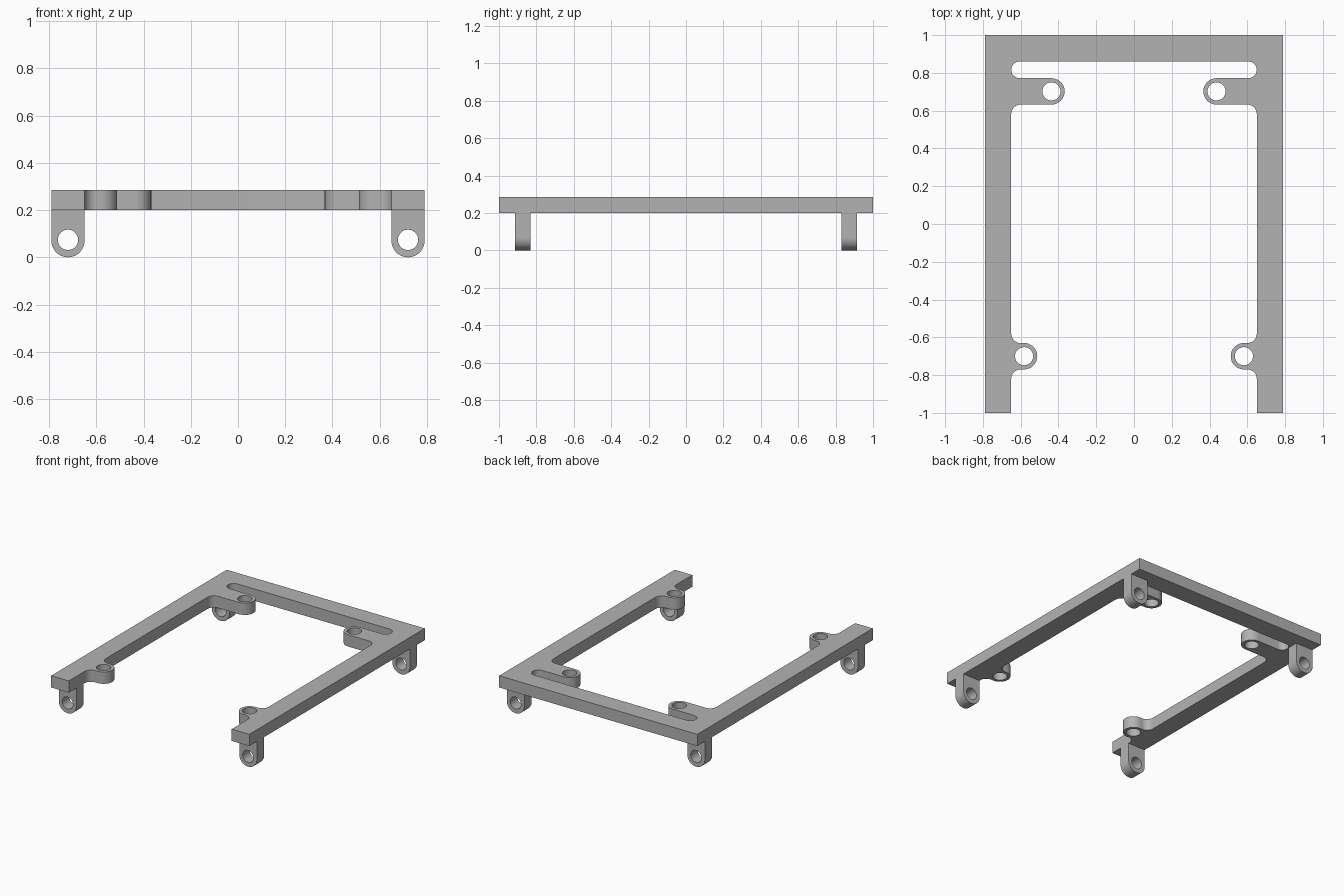
import bpy, bmesh
from math import sin, cos, radians
from mathutils import Matrix

cube = bpy.data.objects.get("Cube")
if cube:
    bpy.data.objects.remove(cube, do_unlink=True)

grey = bpy.data.materials.new("plain_grey")
grey.use_nodes = True
COLOUR = (0.45, 0.45, 0.45, 1)
grey.diffuse_color = COLOUR
grey.node_tree.nodes["Principled BSDF"].inputs["Base Color"].default_value = COLOUR


def arc(x, y, r, start, end, steps=16):
    angles = [radians(start + (end - start) * i / steps) for i in range(steps + 1)]
    return [(x + r * cos(a), y + r * sin(a)) for a in angles]


def circle(x, y, r):
    return arc(x, y, r, 0, 360, 40)[:-1]


def mirrored(points):
    return [(-x, y) for x, y in reversed(points)]


def plate(name, loops, thickness, matrix):
    """Extrude a filled outline with holes into a solid mesh object."""
    curve = bpy.data.curves.new(name + "_outline", "CURVE")
    curve.dimensions = "2D"
    curve.fill_mode = "BOTH"
    curve.extrude = thickness / 2
    for loop in loops:
        spline = curve.splines.new("POLY")
        spline.points.add(len(loop) - 1)
        for point, (x, y) in zip(spline.points, loop):
            point.co = (x, y, 0, 1)
        spline.use_cyclic_u = True
    helper = bpy.data.objects.new(name + "_helper", curve)
    bpy.context.collection.objects.link(helper)
    bpy.context.view_layer.update()
    depsgraph = bpy.context.evaluated_depsgraph_get()
    mesh = bpy.data.meshes.new_from_object(helper.evaluated_get(depsgraph))
    bpy.data.objects.remove(helper, do_unlink=True)
    bpy.data.curves.remove(curve)
    bm = bmesh.new()
    bm.from_mesh(mesh)
    bmesh.ops.remove_doubles(bm, verts=bm.verts, dist=0.0001)
    bmesh.ops.transform(bm, matrix=matrix, verts=bm.verts)
    bmesh.ops.recalc_face_normals(bm, faces=bm.faces)
    bm.to_mesh(mesh)
    bm.free()
    mesh.name = name
    mesh.materials.clear()
    mesh.materials.append(grey)
    obj = bpy.data.objects.new(name, mesh)
    bpy.context.collection.objects.link(obj)
    bpy.ops.object.select_all(action="DESELECT")
    obj.select_set(True)
    bpy.context.view_layer.objects.active = obj
    bpy.ops.object.shade_smooth_by_angle(angle=radians(30))
    return obj


# U-shaped frame: one half outline with its tab, arm and slot, then mirrored
half = [(0.79, 1), (0.79, -1), (0.65, -1)]
half += arc(0.60, -0.82, 0.05, 0, 90)         # fillet in front of the short tab
half += arc(0.582, -0.70, 0.07, 270, 90)      # short tab tip
half += arc(0.60, -0.58, 0.05, 270, 360)      # fillet behind the short tab
half += arc(0.60, 0.582, 0.05, 0, 90)         # fillet in front of the long arm
half += arc(0.437, 0.702, 0.07, 270, 90)      # long arm tip
half += arc(0.606, 0.816, 0.044, 270, 450)    # slot end
holes = [circle(side * x, y, 0.048)
         for side in (-1, 1) for x, y in ((0.582, -0.70), (0.437, 0.702))]
plate("frame", [half + mirrored(half)] + holes, 0.085,
      Matrix.Translation((0, 0, 0.2425)))

# Four upright lugs with round lower ends
lug = [(0.07, 0.2), (-0.07, 0.2)] + arc(0, 0.07, 0.07, 180, 360, 24)
upright = Matrix.Rotation(radians(90), 4, "X")
for side, x in (("left", 0.72), ("right", -0.72)):
    for end, y in (("front", -0.872), ("back", 0.872)):
        plate(f"{end}_{side}_lug", [lug, circle(0, 0.074, 0.043)], 0.083,
              Matrix.Translation((x, y, 0)) @ upright)
